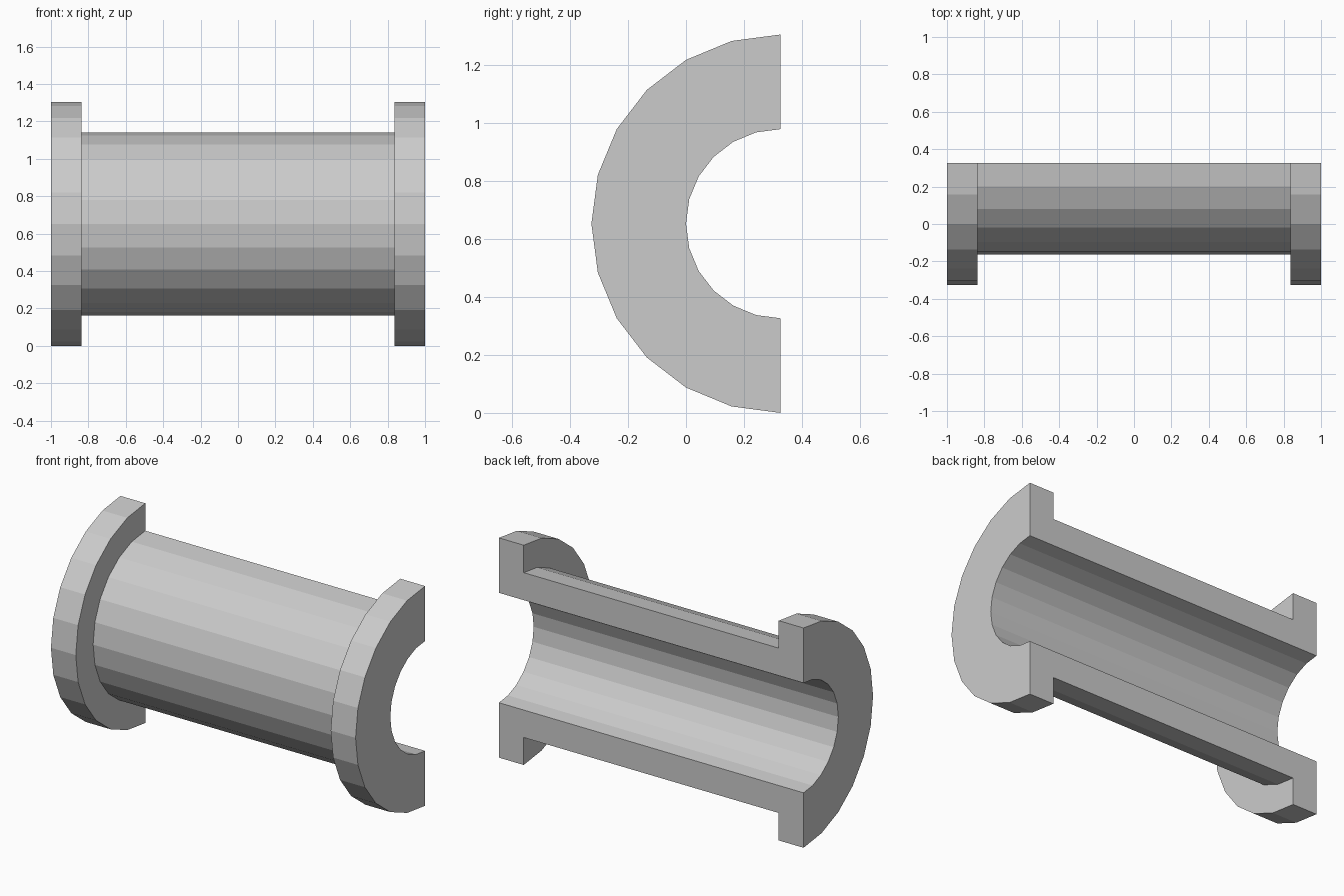
import bpy, bmesh, math

if "Cube" in bpy.data.objects:
    bpy.data.objects.remove(bpy.data.objects["Cube"])

R_FLANGE, R_BODY, R_BORE = 0.652, 0.489, 0.326   # radii
X_END, X_STEP = 1.0, 0.837                       # half length, inner flange face
CY, CZ = 0.326, 0.652                            # axis of the bushing
STEPS = 12                                       # facets over the half turn

# C-shaped half section: (x, radius)
right = [(X_STEP, R_BODY), (X_STEP, R_FLANGE), (X_END, R_FLANGE), (X_END, R_BORE)]
profile = right + [(-x, r) for x, r in reversed(right)]

# sweep the section half a turn around the x axis
bm = bmesh.new()
rings = []
for i in range(STEPS + 1):
    a = math.pi * i / STEPS
    rings.append([bm.verts.new((x, CY - r * math.sin(a), CZ + r * math.cos(a)))
                  for x, r in profile])
n = len(profile)
for a, b in zip(rings, rings[1:]):
    for j in range(n):
        k = (j + 1) % n
        bm.faces.new((a[j], a[k], b[k], b[j]))

# flat split faces at top and bottom
bm.faces.new(rings[0])
bm.faces.new(rings[-1])
bmesh.ops.recalc_face_normals(bm, faces=bm.faces[:])

mesh = bpy.data.meshes.new("half_bushing")
bm.to_mesh(mesh)
bm.free()
bpy.context.collection.objects.link(bpy.data.objects.new("half_bushing", mesh))
